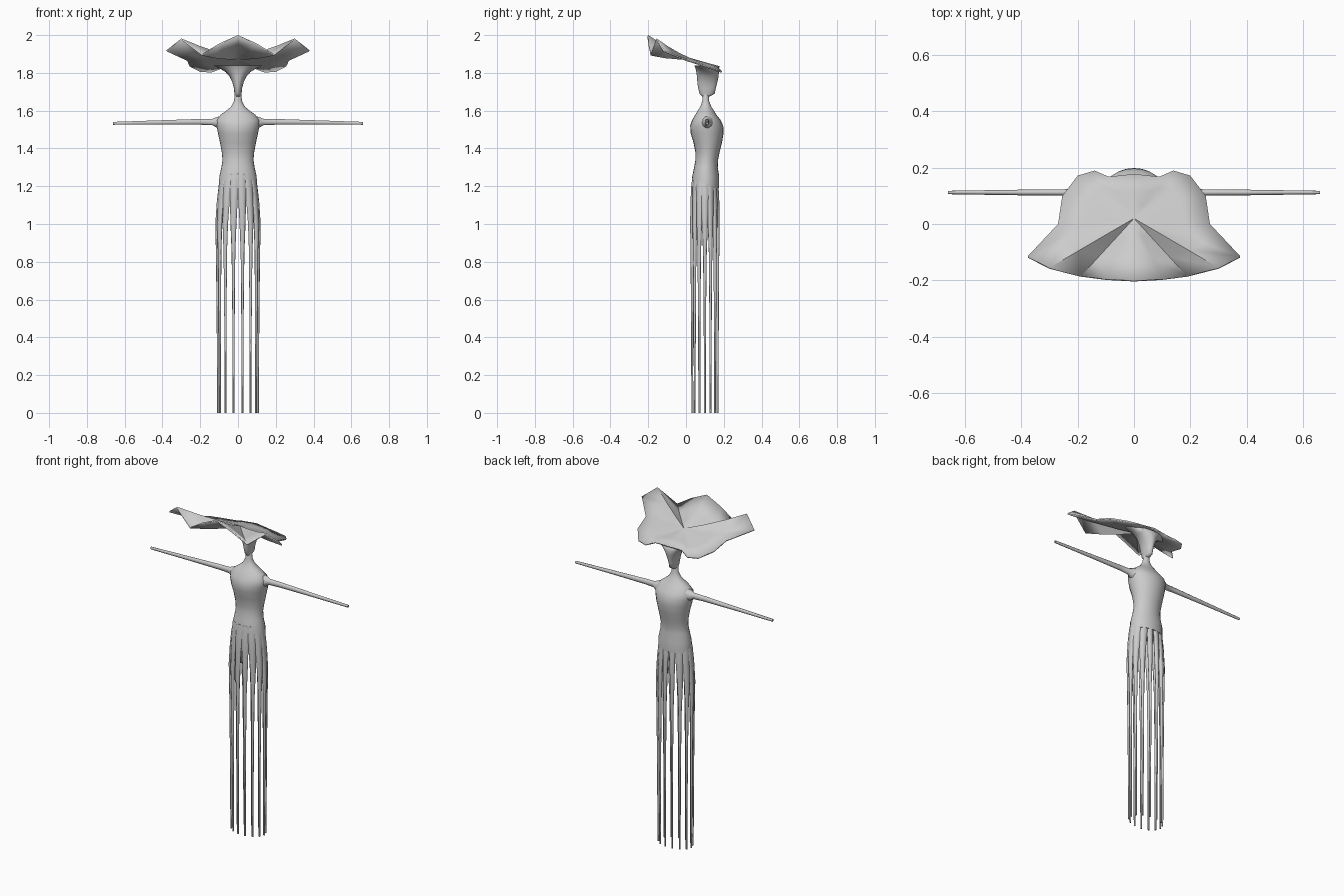
import bpy, bmesh, math
from mathutils import Vector

if "Cube" in bpy.data.objects:
    bpy.data.objects.remove(bpy.data.objects["Cube"])

grey = bpy.data.materials.new("plain grey")
grey.diffuse_color = (0.6, 0.6, 0.6, 1)
grey.use_nodes = True
grey.node_tree.nodes["Principled BSDF"].inputs["Base Color"].default_value = grey.diffuse_color


def finish(name, bm, angle=60):
    bmesh.ops.recalc_face_normals(bm, faces=bm.faces)
    me = bpy.data.meshes.new(name)
    bm.to_mesh(me)
    bm.free()
    me.materials.append(grey)
    ob = bpy.data.objects.new(name, me)
    bpy.context.collection.objects.link(ob)
    bpy.ops.object.select_all(action='DESELECT')
    ob.select_set(True)
    bpy.context.view_layer.objects.active = ob
    bpy.ops.object.shade_smooth_by_angle(angle=math.radians(angle))
    return ob


def loft(name, sections, n, caps=True):
    """Bridge elliptical sections given as (centre, half-axis u, half-axis v)."""
    bm = bmesh.new()
    rings = []
    for c, u, v in sections:
        rings.append([bm.verts.new(Vector(c) + Vector(u) * math.cos(2 * math.pi * i / n)
                                   + Vector(v) * math.sin(2 * math.pi * i / n)) for i in range(n)])
    for a, b in zip(rings, rings[1:]):
        for i in range(n):
            j = (i + 1) % n
            bm.faces.new((a[i], a[j], b[j], b[i]))
    if caps:
        bm.faces.new(rings[0])
        bm.faces.new(rings[-1])
    return finish(name, bm)


def body(name, profile, n=24):
    """Profile rows: z, half width, front y, back y."""
    loft(name, [((0, (f + b) / 2, z), (w, 0, 0), (0, (b - f) / 2, 0)) for z, w, f, b in profile], n)


# torso, from hips to neck
body("torso", [(1.19, .101, .030, .175), (1.25, .099, .033, .176), (1.30, .088, .043, .168),
               (1.34, .082, .050, .170), (1.38, .086, .050, .178), (1.43, .095, .040, .190),
               (1.48, .106, .025, .199), (1.52, .114, .022, .197), (1.55, .115, .032, .183),
               (1.58, .090, .050, .160), (1.60, .062, .062, .148), (1.62, .038, .075, .135),
               (1.65, .021, .086, .123), (1.70, .017, .088, .121)])

# head, widening into the brim
body("head", [(1.675, .014, .085, .125), (1.69, .019, .072, .152), (1.72, .022, .064, .158),
              (1.75, .030, .060, .166), (1.78, .044, .058, .172), (1.805, .066, .055, .174),
              (1.825, .100, .050, .165), (1.838, .130, .045, .130)])

# arms with flared shoulders
for s, side in ((1, "right"), (-1, "left")):
    rows = [(.070, 1.53, .050, .045), (.105, 1.537, .030, .033), (.135, 1.540, .013, .018),
            (.20, 1.541, .012, .016), (.40, 1.538, .010, .012), (.662, 1.533, .006, .008)]
    loft(side + "_arm", [((s * x, .112, z), (0, ry, 0), (0, 0, rz)) for x, z, ry, rz in rows], 10)

# skirt of hanging strands that taper into thin cords
COUNT = 14
for k in range(COUNT):
    a = 2 * math.pi * (k + .5) / COUNT + math.pi / 2
    long_split = k in (0, COUNT - 1)
    rows = []
    # z, ring half width, ring half depth, strand half width, strand half depth
    for z, rx, ry, t, d in ((1.27, .080, .055, .026, .010), (1.20, .092, .063, .024, .011),
                            (1.12, .100, .066, .0205, .012), (1.00, .108, .068, .016, .012),
                            (.85, .108, .069, .010, .009), (.60, .107, .069, .007, .007),
                            (.30, .106, .069, .0055, .0055), (0, .105, .068, .005, .005)):
        tang = Vector((-rx * math.sin(a), ry * math.cos(a), 0)).normalized()
        out = Vector((tang.y, -tang.x, 0))
        if long_split and z < 1.25:
            t *= .85
        rows.append(((rx * math.cos(a), .1 + ry * math.sin(a), z), tang * t, out * d))
    loft("skirt_strand_%02d" % (k + 1), rows, 8)

# wavy petal brim: half outline from front to back, mirrored
half = [(0, -.20, 2.0), (.10, -.195, 1.955), (.19, -.187, 1.90), (.30, -.155, 1.982),
        (.378, -.115, 1.92), (.27, 0, 1.872), (.255, .10, 1.84), (.20, .172, 1.812),
        (.14, .19, 1.81), (.09, .168, 1.83), (0, .178, 1.835)]
outline = half + [(-x, y, z) for x, y, z in half[-2:0:-1]]
bm = bmesh.new()
hub = Vector((0, .02, 1.88))
centre = bm.verts.new(hub)
rings = []
for f in (.3, .65, 1):
    ring = []
    for p in outline:
        q = hub.lerp(Vector(p), f)
        q.z -= .03 * f * (1 - f) * (1 if p[1] < 0 else 0)
        ring.append(bm.verts.new(q))
    rings.append(ring)
n = len(outline)
for i in range(n):
    j = (i + 1) % n
    bm.faces.new((centre, rings[0][i], rings[0][j]))
    for a, b in zip(rings, rings[1:]):
        bm.faces.new((a[i], b[i], b[j], a[j]))
brim = finish("brim", bm)
mod = brim.modifiers.new("thickness", 'SOLIDIFY')
mod.thickness = .008
mod.offset = -1
